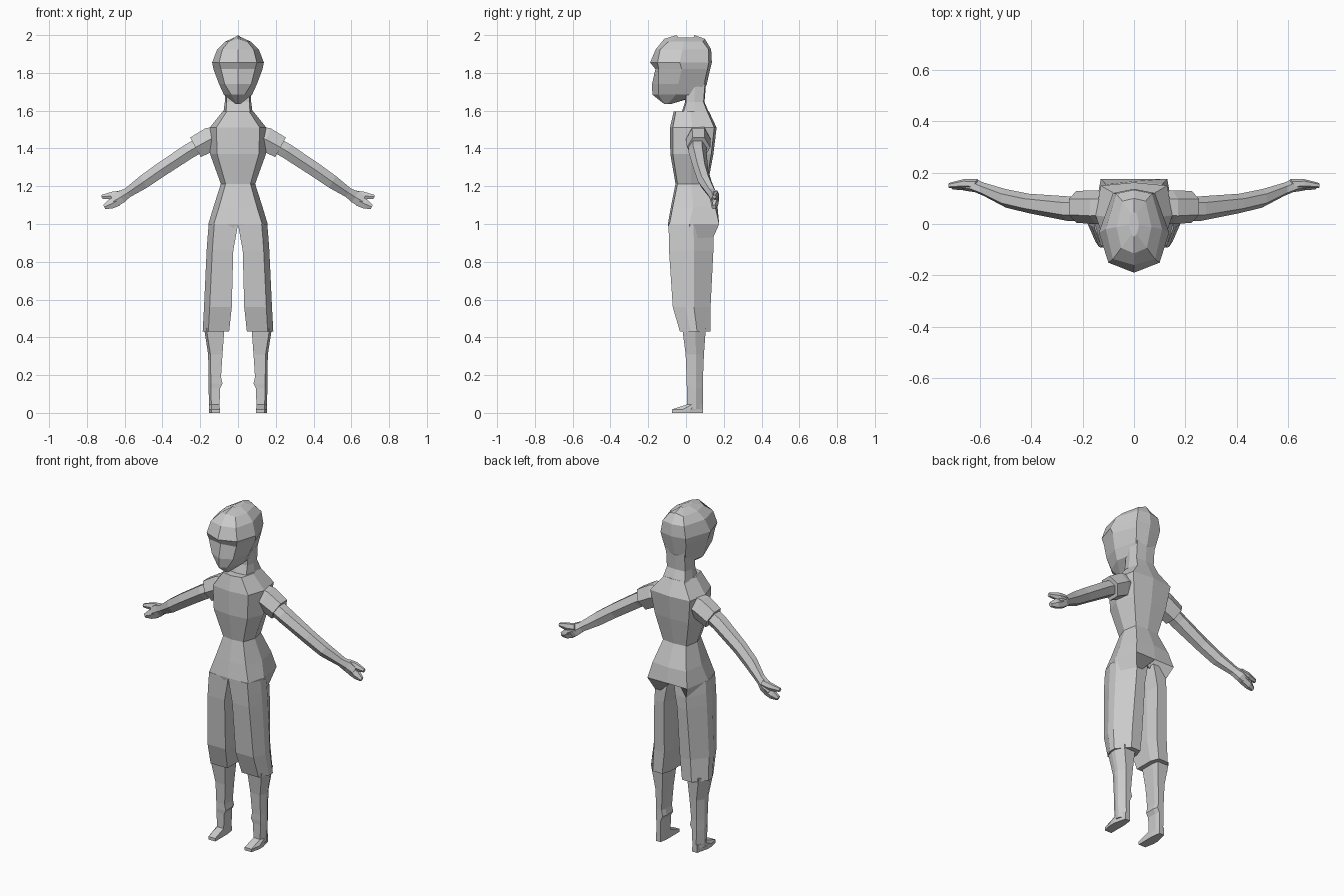
import bpy, bmesh, math
from mathutils import Vector

grey = bpy.data.materials.new("light_grey")
grey.diffuse_color = (0.6, 0.6, 0.6, 1)


def loft(name, rings, mirror=False):
    """Skin a closed tube through rings of equal point count, flat shaded."""
    bm = bmesh.new()
    loops = [[bm.verts.new(p) for p in r] for r in rings]
    n = len(loops[0])
    for a, b in zip(loops, loops[1:]):
        for i in range(n):
            j = (i + 1) % n
            bm.faces.new((a[i], a[j], b[j], b[i]))
    bm.faces.new(loops[0][::-1])
    bm.faces.new(loops[-1])
    bmesh.ops.recalc_face_normals(bm, faces=bm.faces)
    me = bpy.data.meshes.new(name)
    bm.to_mesh(me)
    bm.free()
    me.materials.append(grey)
    ob = bpy.data.objects.new(name, me)
    bpy.context.collection.objects.link(ob)
    if mirror:
        ob.modifiers.new("mirror", 'MIRROR').use_mirror_merge = False
    return ob


def body_ring(z, yf, yb, wf, w, wb, fy=0.06, notch=0.0, lift=0.0, mid=0.48):
    """Symmetric eight-point section: front, front side, side, back side, back."""
    d = yb - yf
    half = [(wf, yf + fy * d), (w, yf + mid * d), (wb, yb - 0.05 * d)]
    right = [(x, y, z) for x, y in half]
    left = [(-x, y, z) for x, y in reversed(half)]
    return [(0, yf, z + lift)] + right + [(0, yb - notch, z + lift)] + left


def leg_ring(z, x0, x1, y0, y1, c=0.03, cb=0.06):
    """Section with a square inner side and chamfered outer corners."""
    d = y1 - y0
    return [(x0, y0, z), (x1 - c, y0, z), (x1, y0 + 0.34 * d, z), (x1, y0 + 0.56 * d, z),
            (x1 - cb, y1, z), (x0 + c * 0.6, y1, z), (x0, y0 + 0.7 * d, z)]


def arm_ring(x, y, z, h, d, slope=32):
    """Six-sided section square to the sloping arm."""
    a = math.radians(slope)
    up = Vector((math.sin(a), 0, math.cos(a)))
    c = Vector((x, y, z))
    pts = []
    for u, v in ((1, -0.5), (1, 0.5), (0, 1), (-1, 0.5), (-1, -0.5), (0, -1)):
        pts.append(c + up * h * u + Vector((0, d * v, 0)))
    return pts


# Head with slight brow and pointed chin
loft("head", [body_ring(*r) for r in (
    (1.635, -0.115, -0.08, 0.008, 0.012, 0.008),
    (1.685, -0.178, 0.085, 0.036, 0.075, 0.055, 0.12),
    (1.74, -0.18, 0.11, 0.07, 0.1, 0.065, 0.12),
    (1.82, -0.162, 0.128, 0.09, 0.13, 0.078, 0.06),
    (1.855, -0.19, 0.137, 0.1, 0.137, 0.082, 0.12),
    (1.925, -0.16, 0.133, 0.082, 0.11, 0.07, 0.08),
    (1.965, -0.115, 0.1, 0.05, 0.068, 0.045, 0.1, 0, 0.015),
    (1.988, -0.05, 0.045, 0.01, 0.02, 0.012, 0.1, 0, 0.012))])

# Neck
loft("neck", [body_ring(*r) for r in (
    (1.57, -0.03, 0.13, 0.065, 0.08, 0.075),
    (1.645, -0.005, 0.098, 0.06, 0.07, 0.06),
    (1.77, -0.005, 0.108, 0.06, 0.07, 0.06))])

# Shirt body
loft("shirt", [body_ring(*r) for r in (
    (1.21, -0.055, 0.115, 0.065, 0.09, 0.075),
    (1.37, -0.083, 0.145, 0.11, 0.148, 0.11),
    (1.51, -0.085, 0.162, 0.115, 0.15, 0.13),
    (1.595, -0.065, 0.122, 0.06, 0.082, 0.065))])

# Hips with overhanging seat tapering into the legs
loft("hips", [body_ring(*r) for r in (
    (0.9, -0.085, 0.143, 0.12, 0.155, 0.09, 0.04, 0.03, 0.09),
    (1.0, -0.096, 0.19, 0.128, 0.157, 0.13, 0.03, 0.015, 0, 0.4),
    (1.09, -0.08, 0.167, 0.1, 0.13, 0.11, 0.04),
    (1.215, -0.055, 0.115, 0.065, 0.09, 0.075))])

# Cropped trouser legs
loft("trouser_leg", [leg_ring(*r) for r in (
    (0.43, 0.047, 0.187, -0.032, 0.13),
    (0.56, 0.033, 0.18, -0.07, 0.13),
    (0.86, 0.025, 0.166, -0.09, 0.145),
    (0.93, 0.012, 0.161, -0.091, 0.145),
    (1.0, 0.0, 0.155, -0.092, 0.14))], True)

# Shins and ankles
loft("shin", [leg_ring(*r, 0.012, 0.024) for r in (
    (0.02, 0.098, 0.152, 0.005, 0.09),
    (0.13, 0.095, 0.156, 0.005, 0.09),
    (0.155, 0.082, 0.156, 0.003, 0.09),
    (0.19, 0.09, 0.156, 0.003, 0.09),
    (0.31, 0.082, 0.158, -0.002, 0.095),
    (0.45, 0.072, 0.18, -0.02, 0.105))], True)

# Feet with low toes
loft("foot", [leg_ring(*r, 0.012, 0.018) for r in (
    (0.0, 0.096, 0.153, -0.075, 0.09),
    (0.018, 0.096, 0.153, -0.075, 0.09),
    (0.045, 0.098, 0.152, 0.005, 0.09))], True)

# Short sleeves
loft("sleeve", [arm_ring(*r) for r in (
    (0.09, 0.065, 1.465, 0.055, 0.06, 15),
    (0.15, 0.065, 1.447, 0.064, 0.066, 20),
    (0.225, 0.067, 1.406, 0.059, 0.062, 29))], True)

# Bare arms and palms
loft("arm", [arm_ring(*r) for r in (
    (0.19, 0.06, 1.425, 0.04, 0.048),
    (0.26, 0.06, 1.385, 0.04, 0.048),
    (0.41, 0.08, 1.286, 0.038, 0.038),
    (0.5, 0.1, 1.223, 0.036, 0.036),
    (0.585, 0.135, 1.165, 0.026, 0.026),
    (0.62, 0.15, 1.143, 0.034, 0.026),
    (0.66, 0.152, 1.12, 0.032, 0.022, 25))], True)

# Fingers and thumb
loft("fingers", [arm_ring(*r) for r in (
    (0.635, 0.152, 1.124, 0.028, 0.022, 25),
    (0.675, 0.152, 1.105, 0.025, 0.02, 25),
    (0.708, 0.147, 1.09, 0.012, 0.012, 25))], True)
loft("thumb", [arm_ring(*r) for r in (
    (0.61, 0.155, 1.157, 0.022, 0.02, 20),
    (0.66, 0.158, 1.15, 0.022, 0.018, 15),
    (0.722, 0.15, 1.144, 0.01, 0.01, 10))], True)
